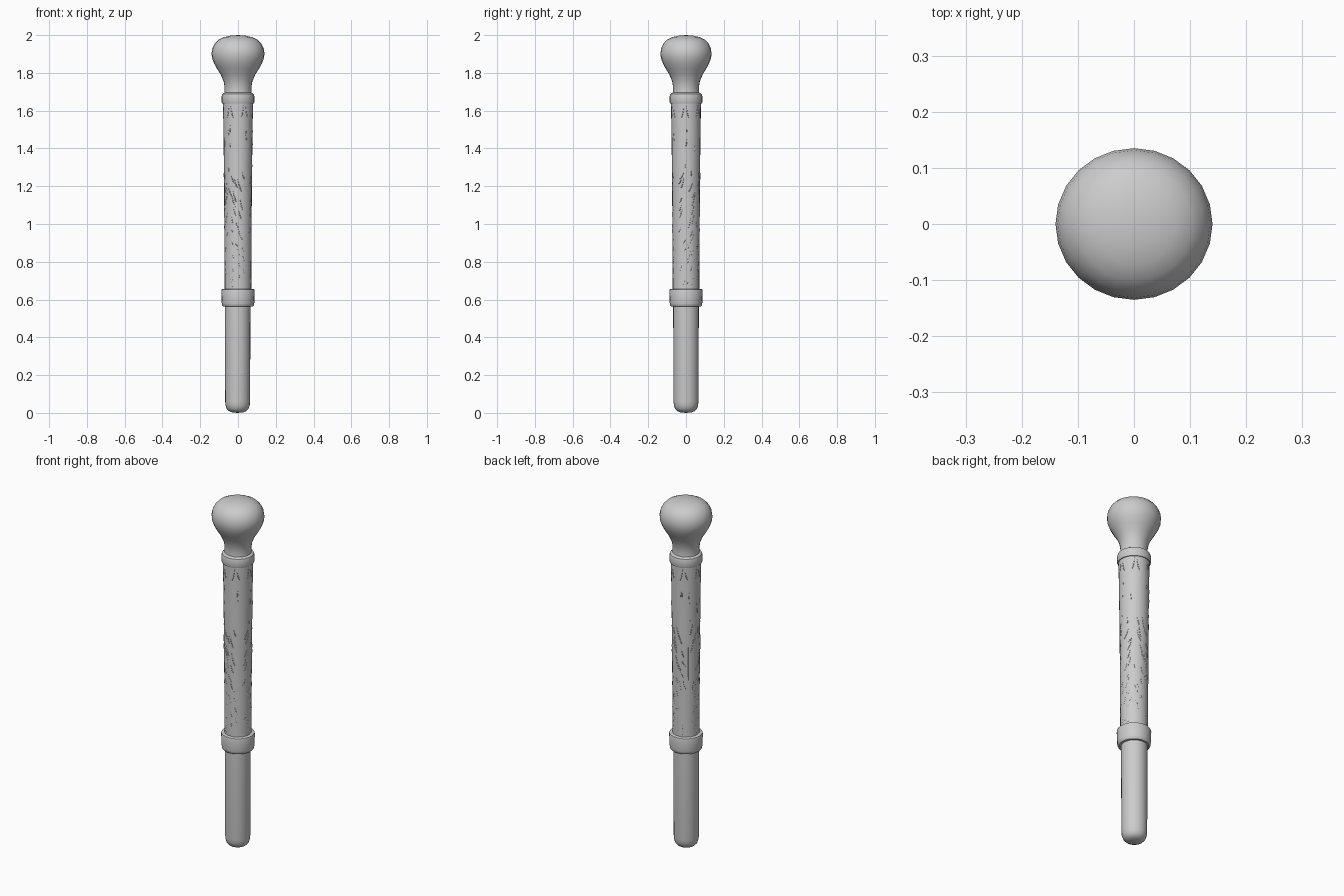
import bpy, bmesh, math, random

if "Cube" in bpy.data.objects:
    bpy.data.objects.remove(bpy.data.objects["Cube"])

random.seed(4)
SIDES = 24


def lathe(name, profile, x=0.0, y_scale=1.0, angle=40):
    """Spin (radius, z) points about z; zero radius closes the end to a point."""
    bm = bmesh.new()
    rings = []
    for r, z in profile:
        if r == 0:
            rings.append([bm.verts.new((x, 0, z))])
        else:
            rings.append([bm.verts.new((x + r * math.cos(2 * math.pi * i / SIDES),
                                        r * y_scale * math.sin(2 * math.pi * i / SIDES), z))
                          for i in range(SIDES)])
    for a, b in zip(rings, rings[1:]):
        for i in range(SIDES):
            j = (i + 1) % SIDES
            if len(a) == 1:
                bm.faces.new((a[0], b[j], b[i]))
            elif len(b) == 1:
                bm.faces.new((a[i], a[j], b[0]))
            else:
                bm.faces.new((a[i], a[j], b[j], b[i]))
    mesh = bpy.data.meshes.new(name)
    bm.to_mesh(mesh)
    bm.free()
    ob = bpy.data.objects.new(name, mesh)
    bpy.context.collection.objects.link(ob)
    bpy.ops.object.select_all(action='DESELECT')
    ob.select_set(True)
    bpy.context.view_layer.objects.active = ob
    bpy.ops.object.shade_smooth_by_angle(angle=math.radians(angle))
    return ob


# Rounded lower shaft
lathe("lower_shaft", [(0, 0), (0.03, 0.003), (0.047, 0.01), (0.058, 0.022), (0.064, 0.04),
                      (0.066, 0.06), (0.068, 0.58), (0, 0.58)], x=-0.002)

# Middle collar with softened rims
lathe("middle_collar", [(0.066, 0.562), (0.078, 0.562), (0.084, 0.568), (0.086, 0.58),
                        (0.0885, 0.645), (0.086, 0.654), (0.078, 0.657), (0.066, 0.657)])

# Tapering carved grip
lathe("carved_shaft", [(0, 0.6), (0.070, 0.6), (0.0715, 0.9), (0.0735, 1.2),
                       (0.077, 1.5), (0.080, 1.66), (0, 1.66)])

# Upper collar
lathe("upper_collar", [(0.07, 1.638), (0.084, 1.638), (0.0865, 1.645), (0.0865, 1.675),
                       (0.083, 1.688), (0.072, 1.695), (0.06, 1.695)])

# Bulbous pommel flaring out of the neck
lathe("pommel", [(0, 1.67), (0.074, 1.67), (0.071, 1.70), (0.071, 1.725), (0.076, 1.755),
                 (0.091, 1.79), (0.110, 1.82), (0.127, 1.85), (0.138, 1.88), (0.140, 1.905),
                 (0.136, 1.93), (0.124, 1.955), (0.104, 1.975), (0.075, 1.989),
                 (0.04, 1.997), (0, 2.0)], y_scale=0.965)


def shaft_radius(z):
    return 0.0695 + 0.0105 * max(0, (z - 0.6) / 1.06) ** 1.4


# Shallow carved relief: tapered strands hugging the grip
relief = bpy.data.curves.new("carved_relief", 'CURVE')
relief.dimensions = '3D'
relief.bevel_depth = 0.0025
relief.bevel_resolution = 0


def strand(angle, z, length, turn):
    spline = relief.splines.new('POLY')
    spline.points.add(4)
    for k, p in enumerate(spline.points):
        t = k / 4
        a = angle + turn * t
        h = z + length * t - 0.01 * math.sin(math.pi * t)
        r = shaft_radius(h) - 0.001
        p.co = (r * math.cos(a), r * math.sin(a), h, 1)
        p.radius = 0.15 + 0.85 * math.sin(math.pi * t)


SEAM = math.radians(135)
# Leaf-like veins branching both ways from seams, thinning out upward
for seam in (SEAM, SEAM + math.pi):
    for side in (-1, 1):
        for i in range(30):
            z = 0.665 + 0.6 * (i / 30) ** 1.3
            strand(seam + side * random.uniform(0.1, 1.25), z,
                   random.uniform(0.03, 0.08), side * random.uniform(0.2, 0.4))
# Stray nicks on the upper half and a fringe below the upper collar
for i in range(20):
    strand(random.uniform(0, 6.28), random.uniform(1.2, 1.5), random.uniform(0.01, 0.04),
           random.uniform(-0.1, 0.1))
for i in range(12):
    strand(i * math.pi / 6 + 0.2, 1.56, 0.07, 0.2 if i % 2 else -0.2)
# Vertical seam at the back left
strand(SEAM, 0.66, 0.6, 0)

bpy.context.collection.objects.link(bpy.data.objects.new("carved_relief", relief))
